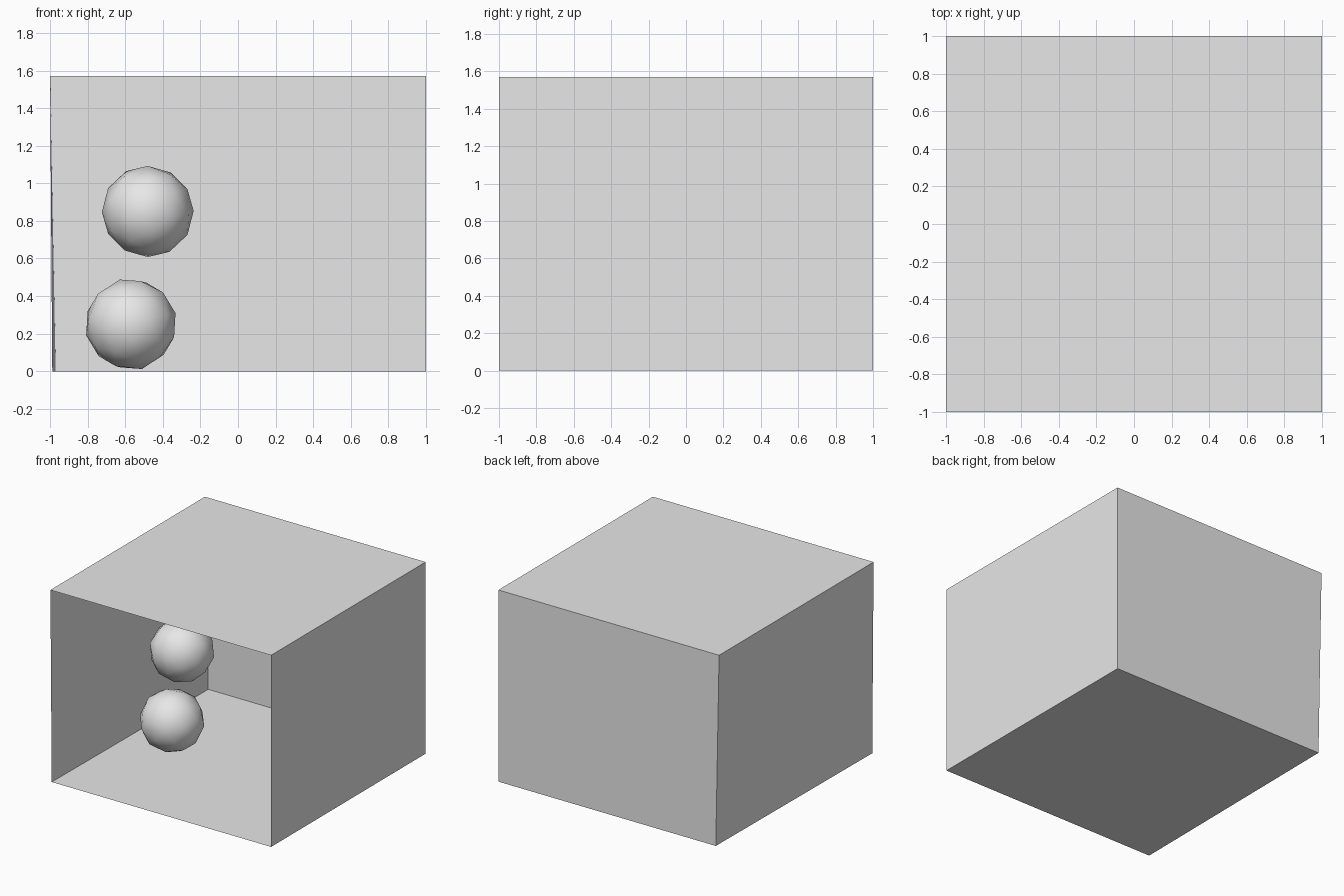
import bpy
import bmesh
from mathutils import Vector, Euler

if "Cube" in bpy.data.objects:
    bpy.data.objects.remove(bpy.data.objects["Cube"], do_unlink=True)

HEIGHT = 1.57

# Single plain grey for everything
grey = bpy.data.materials.new("plain_grey")
grey.use_nodes = True
colour = (0.8, 0.8, 0.8, 1)
grey.diffuse_color = colour
grey.node_tree.nodes["Principled BSDF"].inputs["Base Color"].default_value = colour


def add_object(name, bm):
    mesh = bpy.data.meshes.new(name)
    bm.to_mesh(mesh)
    bm.free()
    mesh.materials.append(grey)
    obj = bpy.data.objects.new(name, mesh)
    bpy.context.collection.objects.link(obj)
    return obj


# Thin-walled box, open at the front
bm = bmesh.new()
bmesh.ops.create_cube(bm, size=2)
for v in bm.verts:
    v.co.z = HEIGHT if v.co.z > 0 else 0
bm.normal_update()
front = [f for f in bm.faces if f.normal.y < -0.9]
bmesh.ops.delete(bm, geom=front, context='FACES_ONLY')
# The wall on the -x side leans in slightly at the floor
for v in bm.verts:
    if v.co.x < 0 and v.co.z == 0:
        v.co.x += 0.03 if v.co.y > 0 else 0.012
add_object("open_box", bm)


# Two faceted balls with smooth shading
def add_ball(name, location, tilt):
    bm = bmesh.new()
    bmesh.ops.create_icosphere(bm, subdivisions=2, radius=0.245)
    for f in bm.faces:
        f.smooth = True
    obj = add_object(name, bm)
    obj.location = Vector(location)
    obj.rotation_euler = Euler(tilt)


add_ball("lower_ball", (-0.57, -0.04, 0.25), (0.3, 0.2, 0.1))
add_ball("upper_ball", (-0.48, -0.04, 0.85), (0.5, 0.4, 0.3))
